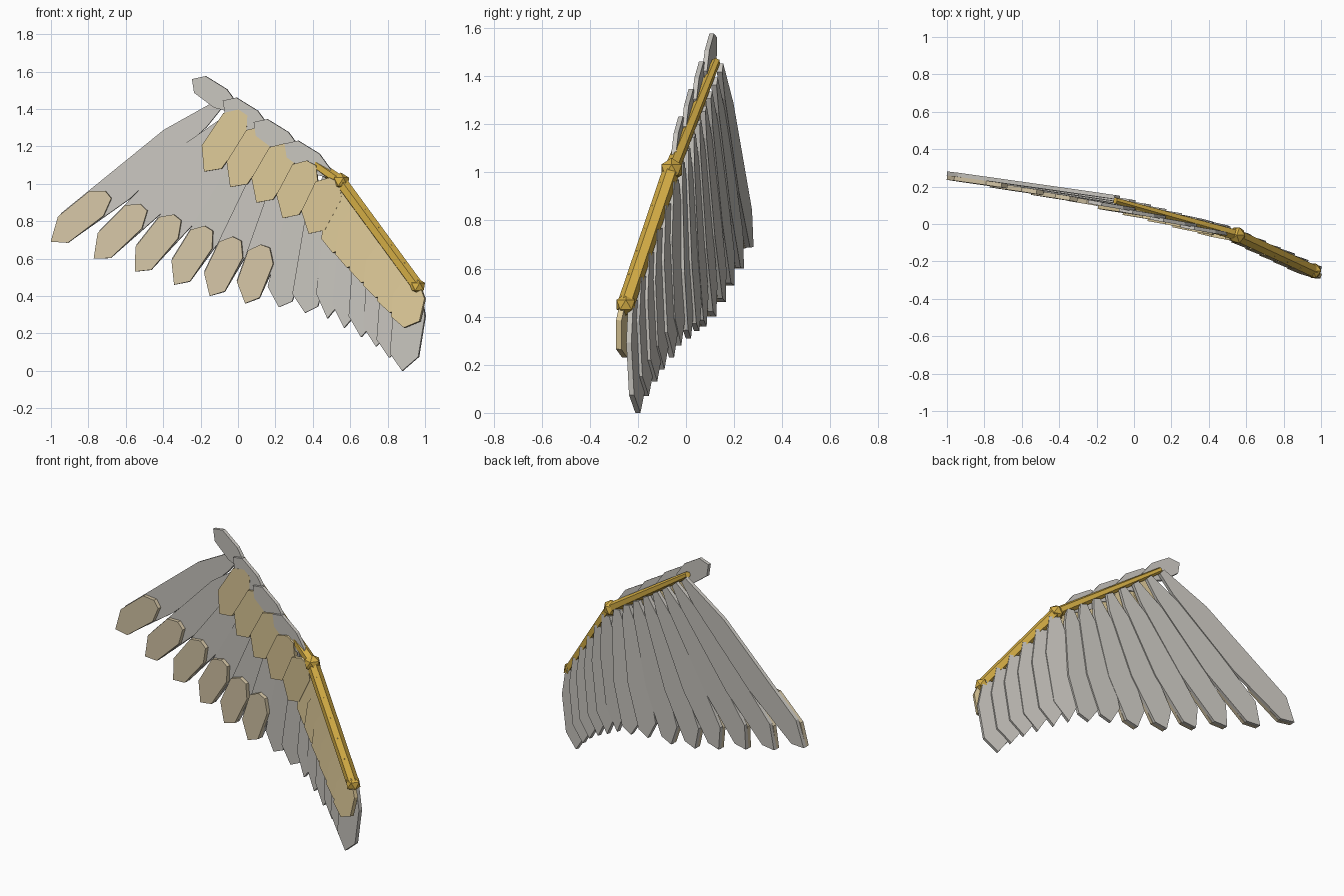
import bpy, bmesh
from mathutils import Vector

if "Cube" in bpy.data.objects:
    bpy.data.objects.remove(bpy.data.objects["Cube"])


def material(name, rgb):
    m = bpy.data.materials.new(name)
    m.use_nodes = True
    m.diffuse_color = (*rgb, 1)
    m.node_tree.nodes["Principled BSDF"].inputs["Base Color"].default_value = (*rgb, 1)
    return m


GOLD = material("gold", (0.66, 0.42, 0.06))
GREY = material("silver grey", (0.58, 0.56, 0.52))
TAN = material("warm tan", (0.72, 0.58, 0.31))
PALE = material("pale tan", (0.66, 0.56, 0.38))

SHOULDER = Vector((0.96, -0.25, 0.45))
ELBOW = Vector((0.55, -0.06, 1.01))
WRIST = Vector((-0.1, 0.125, 1.46))


def finish(name, bm, mat):
    bmesh.ops.recalc_face_normals(bm, faces=bm.faces)
    mesh = bpy.data.meshes.new(name)
    bm.to_mesh(mesh)
    bm.free()
    mesh.materials.append(mat)
    obj = bpy.data.objects.new(name, mesh)
    bpy.context.collection.objects.link(obj)


def plate(name, root, tip, profile, half_width, slope, thick, mat):
    """Flat feather; profile holds (distance along from root, side offset)."""
    along = tip - root
    side = Vector((along.z, 0, -along.x)).normalized()
    side.y = slope * side.x
    normal = along.cross(side).normalized()
    if normal.y < 0:
        normal.negate()
    bm = bmesh.new()
    verts = [bm.verts.new(root + along * t + side * s * half_width - normal * thick / 2)
             for t, s in profile]
    face = bm.faces.new(verts)
    ext = bmesh.ops.extrude_face_region(bm, geom=[face])["geom"]
    bmesh.ops.translate(bm, vec=normal * thick,
                        verts=[v for v in ext if isinstance(v, bmesh.types.BMVert)])
    finish(name, bm, mat)


def bone(name, a, b, r1, r2):
    bm = bmesh.new()
    bmesh.ops.create_cone(bm, cap_ends=True, segments=6, radius1=r1, radius2=r2,
                          depth=(b - a).length)
    bm.transform((b - a).to_track_quat('Z', 'Y').to_matrix().to_4x4())
    bmesh.ops.translate(bm, vec=(a + b) / 2, verts=bm.verts)
    finish(name, bm, GOLD)


def joint(name, centre, radius):
    bm = bmesh.new()
    bmesh.ops.create_icosphere(bm, subdivisions=1, radius=radius)
    bmesh.ops.translate(bm, vec=centre, verts=bm.verts)
    finish(name, bm, GOLD)


# Positive side offset is the outer edge of each feather
LONG = [(1, 0), (0.94, -0.7), (0.6, -1), (0.12, -0.55), (0, -0.2),
        (0, 0.3), (0.28, 0.95), (0.88, 0.95)]
SHORT = [(1, 0), (0.83, -0.78), (0.23, -0.88), (0, -0.3), (0, 0.35), (0.16, 1), (0.71, 1)]
POINTED = [(1, 0), (0.82, -0.9), (0.35, -1), (0, -0.4), (0, 0.4), (0.35, 1), (0.82, 0.9)]

# Arm bones and joints
bone("upper_arm_bone", SHOULDER, ELBOW, 0.036, 0.036)
bone("forearm_bone", ELBOW, WRIST, 0.032, 0.018)
joint("shoulder_joint", SHOULDER, 0.045)
joint("elbow_joint", ELBOW, 0.05)

# Long flight feathers with pale plates on their tips
flight_tips = [(-1, .27, .69), (-.77, .23, .6), (-.55, .19, .53), (-.34, .155, .46),
               (-.15, .115, .4), (.04, .075, .36), (.22, .045, .34), (.36, .01, .31)]
for i, t in enumerate(flight_tips):
    tip = Vector(t)
    root = WRIST.lerp(ELBOW, 0.02 + i * 0.125) + Vector((0, 0.02, -0.02))
    plate(f"flight_feather_{i + 1}", root, tip, LONG, 0.088, -0.17, 0.022, GREY)
    if i < 6:
        length = 0.40 - i * 0.015
        back = (root - tip).normalized() * length
        front = Vector((0, -0.022, 0))
        plate(f"feather_tip_{i + 1}", tip + back + front, tip + front, SHORT,
              0.08, -0.17, 0.024, PALE)

# Inner feathers hanging from the upper arm
inner_tips = [(.48, -.03, .28), (.57, -.06, .23), (.66, -.1, .18),
              (.74, -.13, .13), (.81, -.165, .07), (.88, -.2, 0)]
for i, t in enumerate(inner_tips):
    root = ELBOW.lerp(SHOULDER, 0.08 + i * 0.178) + Vector((-0.01, 0.025, 0))
    plate(f"inner_feather_{i + 1}", root, Vector(t), POINTED, 0.085, -0.3, 0.022, GREY)

# Tan covert feathers below the forearm
for i in range(5):
    root = Vector((0.03 + i * 0.122, 0.06 - i * 0.034, 1.38 - i * 0.09))
    tip = Vector((-0.18 + i * 0.14, 0.09 - i * 0.033, 1.065 - i * 0.083))
    plate(f"forearm_covert_{i + 1}", root, tip, SHORT, 0.088, -0.17, 0.024, TAN)

# Tan covert feathers below the upper arm
for i in range(6):
    root = ELBOW.lerp(SHOULDER, 0.08 + i * 0.17) + Vector((0, -0.01, 0))
    tip = Vector((0.51, -0.075, 0.63)).lerp(Vector((0.89, -0.255, 0.23)), i / 5)
    plate(f"upper_arm_covert_{i + 1}", root, tip, POINTED, 0.085, -0.35, 0.024, TAN)

# Small grey feathers along the leading edge
for i in range(4):
    step = Vector((0.165, -0.043, -0.115)) * i
    plate(f"leading_feather_{i + 1}", Vector((-0.01, 0.08, 1.4)) + step,
          Vector((-0.245, 0.12, 1.56)) + step, POINTED, 0.06, -0.2, 0.02, GREY)
